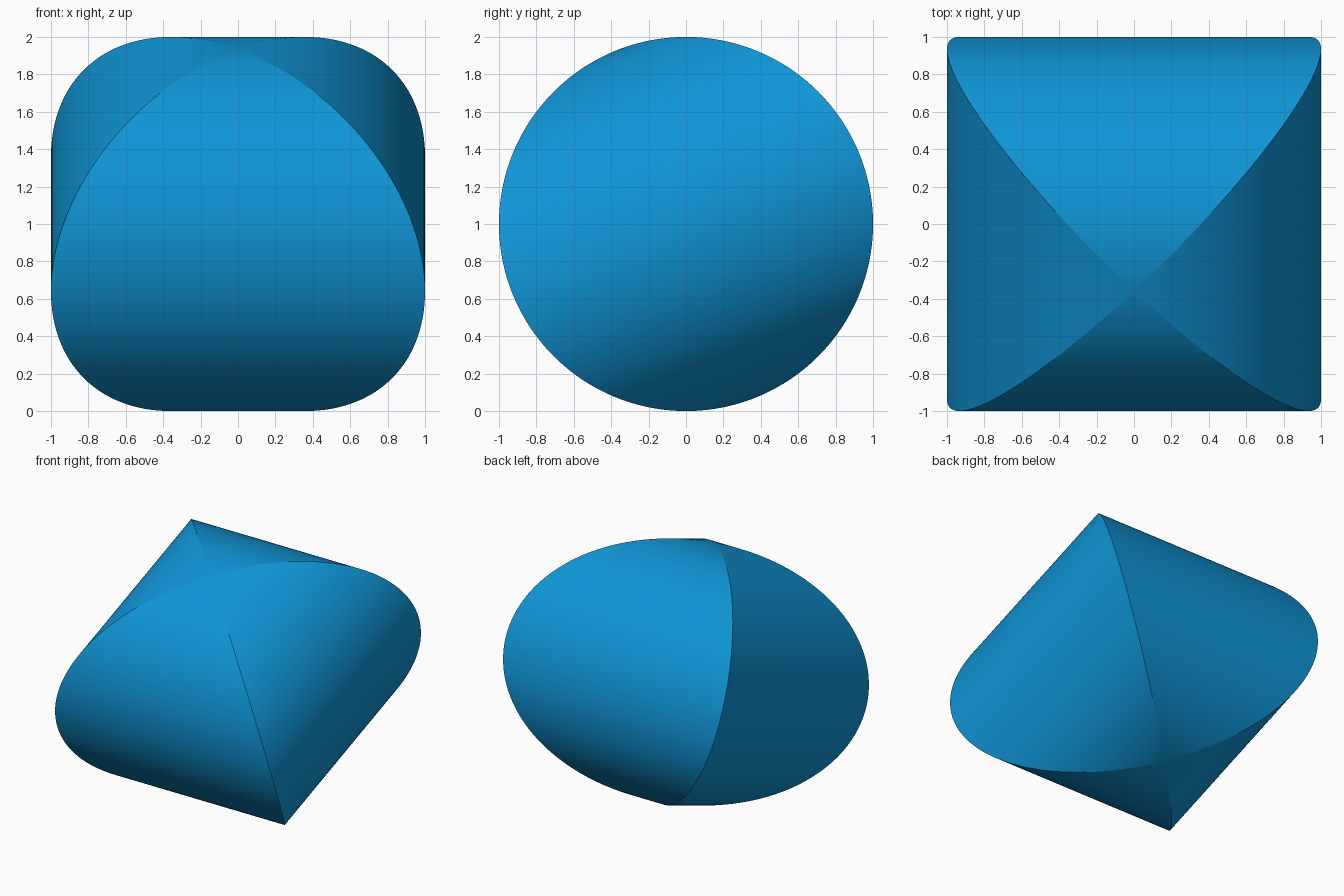
import bpy, bmesh, math
from mathutils import Matrix

if "Cube" in bpy.data.objects:
    bpy.data.objects.remove(bpy.data.objects["Cube"])

RINGS = 120                # rows from pole to pole
TILT = math.radians(21)    # lean about the x axis

blue = bpy.data.materials.new("blue")
blue.diffuse_color = (0.005, 0.30, 0.67, 1)
blue.use_nodes = True
blue.node_tree.nodes["Principled BSDF"].inputs["Base Color"].default_value = blue.diffuse_color

# Two crossed cylinders' common solid: a stack of squares, half side cos(a) at height sin(a)
bm = bmesh.new()
rows = []
for i in range(1, RINGS):
    a = math.pi * (i / RINGS - 0.5)
    c, h = math.cos(a), math.sin(a)
    rows.append([bm.verts.new((x * c, y * c, h)) for x, y in ((-1, -1), (1, -1), (1, 1), (-1, 1))])
bottom, top = bm.verts.new((0, 0, -1)), bm.verts.new((0, 0, 1))
for k in range(4):
    n = (k + 1) % 4
    bm.faces.new((bottom, rows[0][n], rows[0][k]))
    bm.faces.new((top, rows[-1][k], rows[-1][n]))
    for lo, hi in zip(rows, rows[1:]):
        bm.faces.new((lo[k], lo[n], hi[n], hi[k]))

# Curved sides are smooth, the four ribs between them stay crisp
for f in bm.faces:
    f.smooth = True
for e in bm.edges:
    a, b = e.verts
    if abs(a.co.z - b.co.z) > 1e-6:
        e.smooth = False

# Lean the solid and stand it on the floor
bm.transform(Matrix.Translation((0, 0, 1)) @ Matrix.Rotation(TILT, 4, 'X'))
mesh = bpy.data.meshes.new("crossed_cylinder_solid")
bm.to_mesh(mesh)
bm.free()
mesh.materials.append(blue)
solid = bpy.data.objects.new("crossed_cylinder_solid", mesh)
bpy.context.collection.objects.link(solid)
